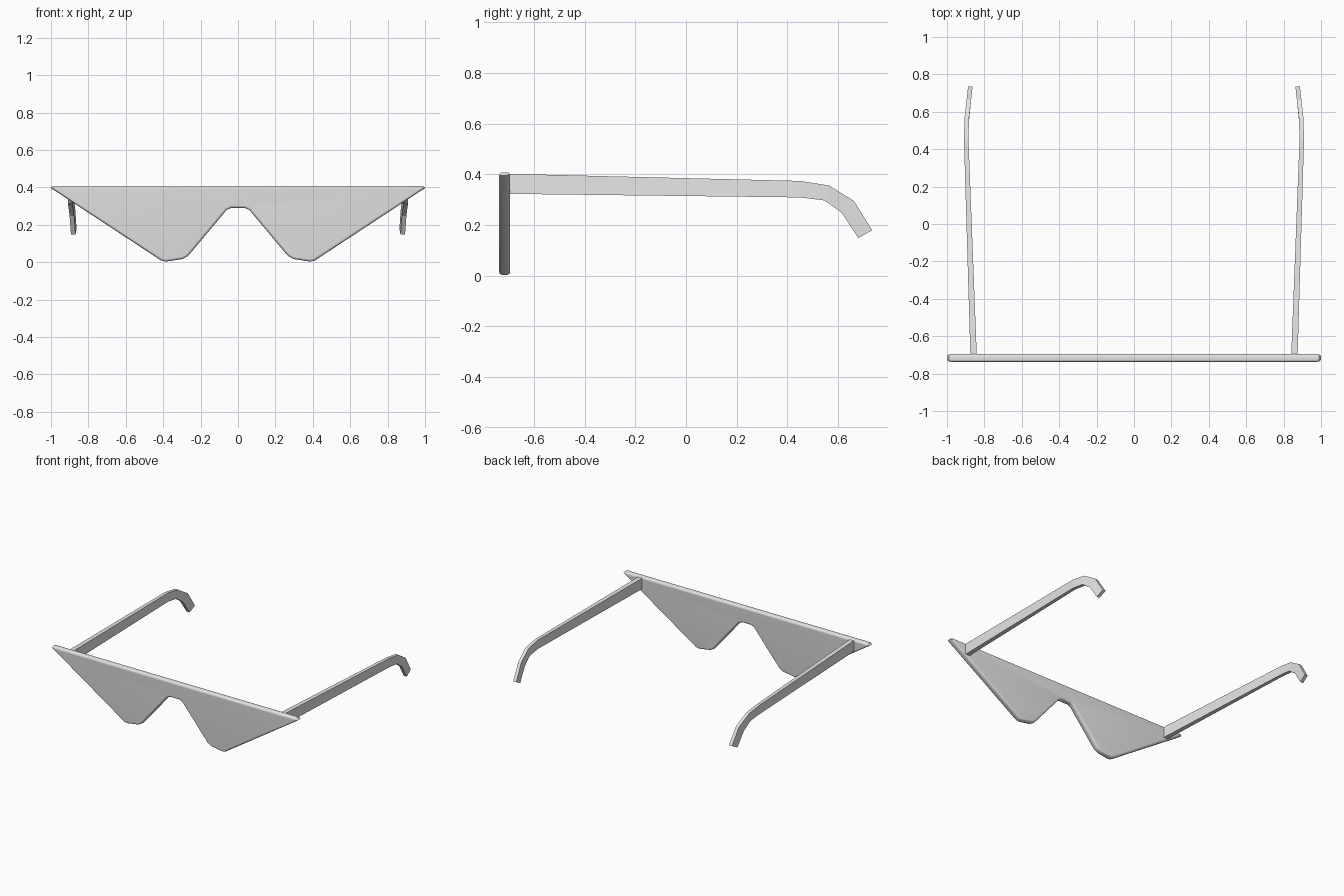
import bpy
import math

if "Cube" in bpy.data.objects:
    bpy.data.objects.remove(bpy.data.objects["Cube"])

grey = bpy.data.materials.new("light_grey")
grey.diffuse_color = (0.8, 0.8, 0.8, 1)
grey.use_nodes = True
grey.node_tree.nodes["Principled BSDF"].inputs["Base Color"].default_value = grey.diffuse_color


def add_mesh(name, verts, faces):
    me = bpy.data.meshes.new(name)
    me.from_pydata(verts, [], faces)
    me.materials.append(grey)
    ob = bpy.data.objects.new(name, me)
    bpy.context.collection.objects.link(ob)
    bpy.ops.object.select_all(action='DESELECT')
    ob.select_set(True)
    bpy.context.view_layer.objects.active = ob
    bpy.ops.object.mode_set(mode='EDIT')
    bpy.ops.mesh.select_all(action='SELECT')
    bpy.ops.mesh.normals_make_consistent(inside=False)
    bpy.ops.object.mode_set(mode='OBJECT')
    return ob


# Front panel: half outlines (x, z) of the rim and of the flat face inside it
rim = [(0.99, 0.408), (1.0, 0.396), (0.41, 0.008), (0.385, 0.003),
       (0.295, 0.017), (0.265, 0.035), (0.06, 0.28), (0.035, 0.29)]
face = [(0.972, 0.3945), (0.968, 0.392), (0.40, 0.0186), (0.385, 0.017),
        (0.30, 0.030), (0.276, 0.044), (0.069, 0.291), (0.039, 0.304)]


def mirrored(half):
    return half + [(-x, z) for x, z in reversed(half)]


rim, face = mirrored(rim), mirrored(face)
n = len(rim)
MID, HALF, R, SEG = -0.716, 0.022, 0.014, 4

# Rounded rim: quarter circle at the front edge, then at the back edge
rings = []
for side in (-1, 1):
    for i in range(SEG + 1):
        a = math.pi / 2 * (i if side < 0 else SEG - i) / SEG
        rings.append((MID + side * (HALF - R + R * math.cos(a)), math.sin(a)))
verts = [(f[0] + (r[0] - f[0]) * t, y, f[1] + (r[1] - f[1]) * t)
         for y, t in rings for f, r in zip(face, rim)]
faces = [tuple(range(n)), tuple(range(len(verts) - n, len(verts)))]
for k in range(len(rings) - 1):
    for i in range(n):
        j = (i + 1) % n
        faces.append((k * n + i, k * n + j, (k + 1) * n + j, (k + 1) * n + i))
panel = add_mesh("front_panel", verts, faces)
bpy.ops.object.shade_smooth_by_angle(angle=math.radians(35))

# Temple arms: upper and lower side profile (y, z)
upper = [(-0.694, 0.402), (0.45, 0.374), (0.565, 0.356), (0.663, 0.295), (0.735, 0.179)]
lower = [(-0.694, 0.323), (0.45, 0.309), (0.547, 0.297), (0.615, 0.248), (0.68, 0.149)]
# Plan of the arm: (y, centre x, half width)
plan = [(-0.694, 0.858, 0.017), (0.45, 0.897, 0.012),
        (0.565, 0.894, 0.012), (0.735, 0.875, 0.012)]


def plan_at(y):
    for (y0, x0, w0), (y1, x1, w1) in zip(plan, plan[1:]):
        if y <= y1:
            t = (y - y0) / (y1 - y0)
            return x0 + (x1 - x0) * t, w0 + (w1 - w0) * t
    return plan[-1][1:]


for side, name in ((-1, "left_arm"), (1, "right_arm")):
    verts = []
    for u, l in zip(upper, lower):
        for (y, z), s in ((u, -1), (u, 1), (l, 1), (l, -1)):
            x, w = plan_at(y)
            verts.append((side * (x + s * w), y, z))
    last = len(verts) - 4
    faces = [(0, 1, 2, 3), tuple(range(last, last + 4))]
    for k in range(0, last, 4):
        for i in range(4):
            j = (i + 1) % 4
            faces.append((k + i, k + j, k + 4 + j, k + 4 + i))
    add_mesh(name, verts, faces)
